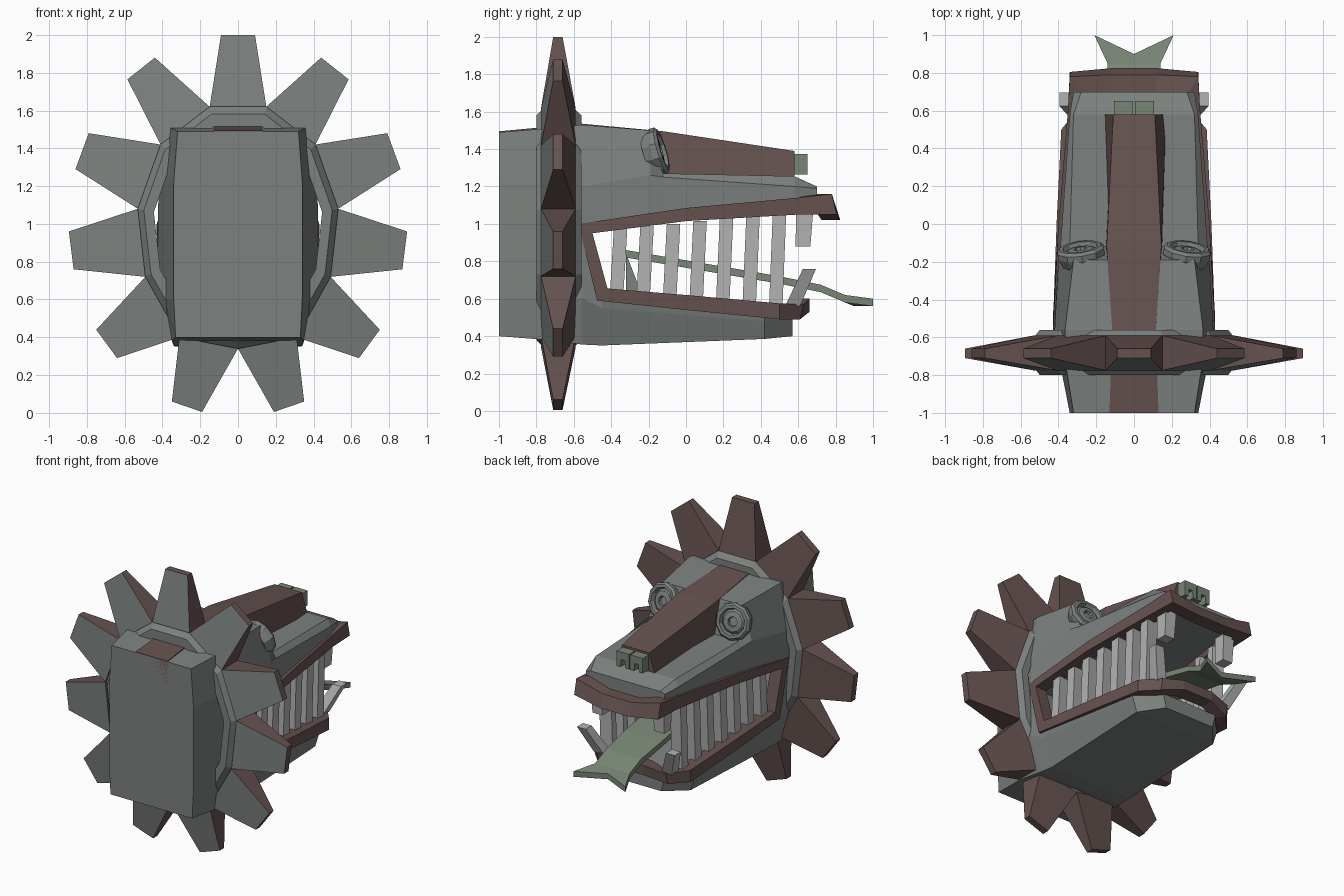
import bpy, bmesh, math
from mathutils import Vector

if "Cube" in bpy.data.objects:
    bpy.data.objects.remove(bpy.data.objects["Cube"])


def material(name, col):
    m = bpy.data.materials.new(name)
    m.diffuse_color = (*col, 1)
    m.use_nodes = True
    m.node_tree.nodes["Principled BSDF"].inputs["Base Color"].default_value = m.diffuse_color
    return m


GREY = material("grey_green", (0.20, 0.22, 0.21))
BROWN = material("brown", (0.13, 0.085, 0.08))
GREEN = material("green", (0.19, 0.24, 0.18))
IVORY = material("ivory", (0.45, 0.45, 0.45))


def loft(name, rings, mat, closed=False):
    """Skin a list of equal-length point loops."""
    bm = bmesh.new()
    vs = [[bm.verts.new(p) for p in r] for r in rings]
    n, k = len(rings), len(rings[0])
    for i in range(n if closed else n - 1):
        a, b = vs[i], vs[(i + 1) % n]
        for j in range(k):
            bm.faces.new((a[j], a[(j + 1) % k], b[(j + 1) % k], b[j]))
    if not closed:
        bm.faces.new(vs[0])
        bm.faces.new(vs[-1][::-1])
    bmesh.ops.recalc_face_normals(bm, faces=bm.faces)
    me = bpy.data.meshes.new(name)
    bm.to_mesh(me)
    bm.free()
    me.materials.append(mat)
    ob = bpy.data.objects.new(name, me)
    bpy.context.collection.objects.link(ob)
    return ob


def flip(p):
    return (-p[0], p[1], p[2])


def pair(name, rings, mat):
    loft(name + "_right", rings, mat)
    loft(name + "_left", [[flip(p) for p in r] for r in rings], mat)


def symmetric(name, sections, mat):
    """Sections are (y, [(x, z), ...]) half outlines, mirrored over x = 0."""
    rings = []
    for y, half in sections:
        r = [(x, y, z) for x, z in half]
        rings.append(r + [flip(p) for p in reversed(r)])
    return loft(name, rings, mat)


# Upper head: neck top, brow step at the eyes, snout
symmetric("upper_head", [
    (-1.0, [(.32, 1.49), (.34, 1.22), (.34, .95)]),
    (-.75, [(.36, 1.51), (.39, 1.22), (.39, .95)]),
    (-.56, [(.365, 1.53), (.42, 1.2), (.425, .97)]),
    (-.19, [(.32, 1.50), (.40, 1.26), (.39, 1.04)]),
    (-.12, [(.34, 1.27), (.39, 1.25), (.385, 1.05)]),
    (.58, [(.32, 1.255), (.34, 1.2), (.335, 1.10)]),
    (.70, [(.28, 1.2), (.32, 1.19), (.31, 1.11)])], GREY)

# Lower neck and jaw, with the sloping back of the mouth
symmetric("lower_jaw", [
    (-1.0, [(.34, .95), (.34, .6), (.33, .4)]),
    (-.75, [(.39, .95), (.39, .6), (.35, .38)]),
    (-.555, [(.425, .97), (.42, .6), (.34, .355)]),
    (-.45, [(.41, .6), (.40, .55), (.33, .35)]),
    (.42, [(.37, .52), (.36, .48), (.33, .385)]),
    (.57, [(.22, .5), (.22, .48), (.20, .40)])], GREY)

# Brown ridge from neck to nose
symmetric("nose_ridge", [
    (-1.0, [(.13, 1.495), (.13, 1.3)]),
    (-.56, [(.115, 1.536), (.115, 1.3)]),
    (-.12, [(.145, 1.495), (.15, 1.2)]),
    (.58, [(.11, 1.39), (.17, 1.2)])], BROWN)

# Nose with two nostril notches
for s, side in ((1, "right"), (-1, "left")):
    prof = [(.004, 1.265), (.004, 1.375), (.105, 1.375), (.105, 1.265),
            (.075, 1.265), (.07, 1.32), (.04, 1.32), (.035, 1.265)]
    loft("nostril_" + side, [[(s * x, y, z) for x, z in prof]
                             for y in (.57, .65)], GREEN)

# Lip band: one loop over upper lip, mouth corners and lower lip
# each station: x, outer edge (y, z), inner edge (y, z), inward shift (x, y)
half_lip = [
    (.12, (.79, 1.11), (.825, 1.02), (0, -.1)),
    (.34, (.78, 1.16), (.805, 1.05), (-.06, -.1)),
    (.35, (.6, 1.14), (.6, 1.05), (-.09, 0)),
    (.40, (0, 1.085), (0, 1.015), (-.09, 0)),
    (.43, (-.575, 1.0), (-.5, .95), (-.09, 0)),
    (.425, (-.475, .59), (-.42, .655), (-.09, 0)),
    (.41, (0, .54), (0, .62), (-.09, 0)),
    (.385, (.5, .49), (.5, .575), (-.09, 0)),
    (.28, (.61, .49), (.63, .57), (-.07, -.07)),
    (.12, (.66, .53), (.66, .60), (0, -.1))]
lip = []
for x, (ya, za), (yb, zb), (dx, dy) in half_lip:
    lip.append([(x, ya, za), (x, yb, zb), (x + dx, yb + dy, zb), (x + dx, ya + dy, za)])
lip += [[flip(p) for p in r] for r in reversed(lip)]
loft("lips", lip, BROWN, closed=True)

# Side teeth
for i in range(7):
    t = i / 6
    rings = []
    for y, z, w in ((-.37 + .85 * t, .64 - .08 * t, .036),
                    (-.35 + .85 * t, .97 + .09 * t, .036)):
        x = .375 - .045 * t
        rings.append([(x, y - w, z), (x, y + w, z),
                      (x - .09, y + w * .7, z), (x - .09, y - w * .7, z)])
    pair(f"side_tooth_{i + 1}", rings, IVORY)


def fang(name, base, tip, w0, w1):
    rings = [[(p[0] + a * w, p[1] + b * w, p[2])
              for a, b in ((-1, -1), (1, -1), (1, 1), (-1, 1))]
             for p, w in ((base, w0), (tip, w1))]
    pair(name, rings, IVORY)


# Front fangs
fang("upper_fang", (.25, .635, 1.07), (.25, .625, .88), .045, .04)
fang("lower_fang", (.27, .57, .56), (.36, .66, .76), .04, .035)

# Forked tongue and its root
tongue = []
for y, yc, z, w in ((-.32, -.32, .84, .14), (.5, .5, .70, .15), (.72, .72, .655, .14),
                    (.85, .85, .60, .14), (1.0, .90, .58, .21)):
    h = .02
    tongue.append([(-w, y, z - h), (0, yc, z - h), (w, y, z - h),
                   (w, y, z + h), (0, yc, z + h), (-w, y, z + h)])
loft("tongue", tongue, GREEN)
loft("tongue_root", [[(x, -.32, .84), (x, -.25, .66), (x, -.32, .58)]
                     for x in (-.12, .12)], GREY)

# Eyes: turned discs with a recessed ring and pupil
normal = Vector((.14, .95, .28)).normalized()
u = normal.cross(Vector((0, 0, 1))).normalized()
v = normal.cross(u)
centre = Vector((.28, -.155, 1.385))
eye = [[tuple(centre + normal * h + (u * math.cos(a) + v * math.sin(a)) * r)
        for a in (math.tau * (k + .5) / 10 for k in range(10))]
       for r, h in ((.11, -.06), (.13, -.01), (.13, .02), (.115, .035), (.095, .035),
                    (.085, .005), (.07, .02), (.035, .025), (.03, .005))]
pair("eye", eye, GREY)

# Collar: eleven-sided ring
half = [(.15, 1.62), (.41, 1.42), (.53, 1.08), (.49, .72), (.31, .40)]
outline = half + [(0, .34)] + [(-x, z) for x, z in reversed(half)]
collar = []
for x, z in outline:
    collar.append([(x * s, y, .97 + (z - .97) * s) for s, y in (
        (1, -.76), (1, -.60), (.94, -.56), (.84, -.56), (.84, -.80), (.94, -.80))])
loft("collar", collar, GREY, closed=True)

# Collar spikes: one per collar side, tips listed clockwise from the top
tips = [((-.09, 2.0), (.09, 2.0)), ((.44, 1.88), (.585, 1.765)),
        ((.79, 1.48), (.86, 1.29)), ((.895, .96), (.87, .76)),
        ((.75, .44), (.64, .29)), ((.35, .06), (.19, .005))]
for i, (ta, tb) in enumerate(tips):
    a, b = outline[i - 1], outline[i]
    rings = []
    for (p, q), y0, y1 in (((a, b), -.775, -.59), ((ta, tb), -.71, -.66)):
        rings.append([(p[0], y0, p[1]), (q[0], y0, q[1]),
                      (q[0], y1, q[1]), (p[0], y1, p[1])])
    sides = [("right", rings)]
    if i:
        sides.append(("left", [[flip(p) for p in r] for r in rings]))
    for side, rr in sides:
        ob = loft(f"spike_{i}_{side}", rr, BROWN)
        ob.data.materials.append(GREY)
        for f in ob.data.polygons:
            if f.normal.y < -.8:
                f.material_index = 1
